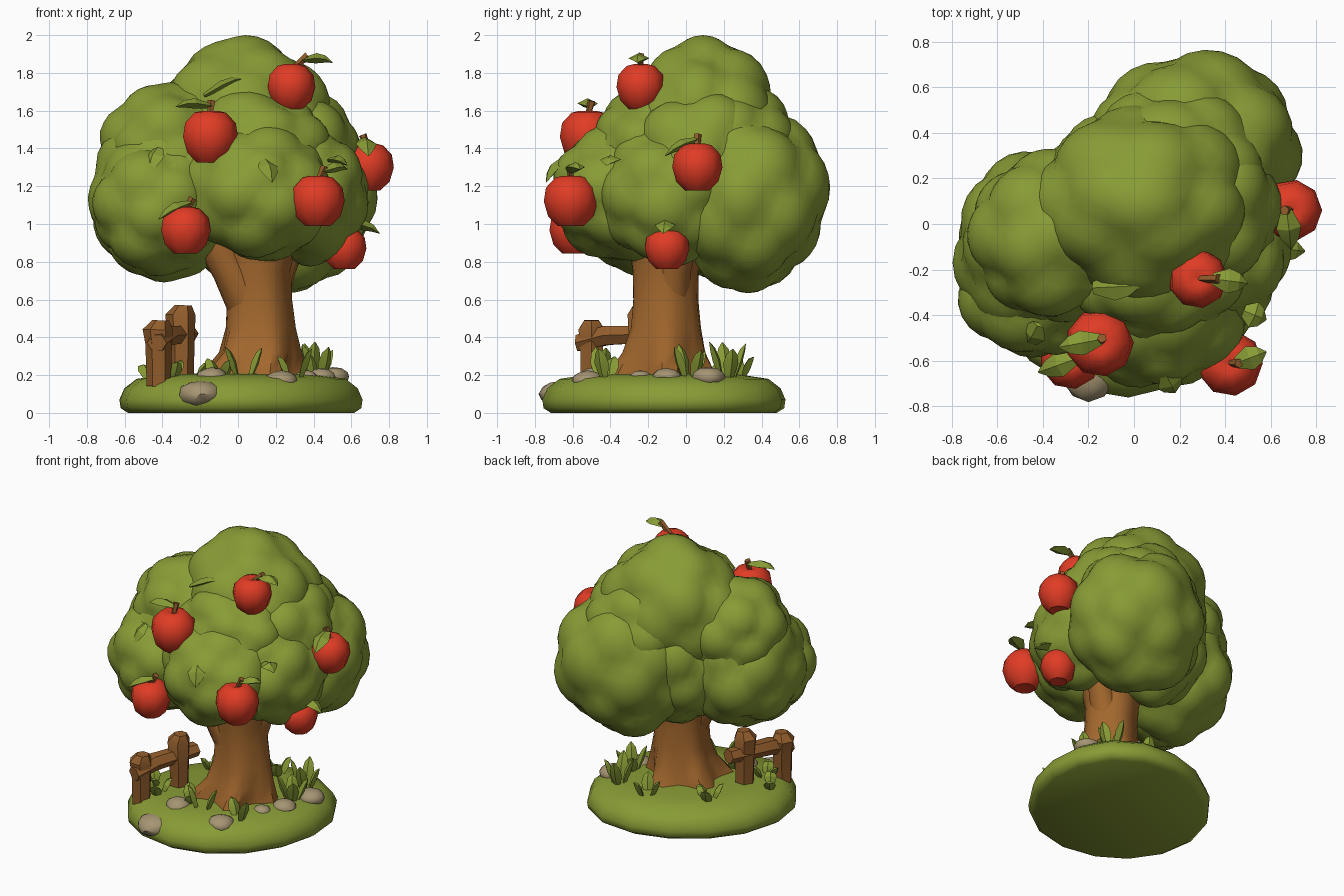
import bpy, bmesh, math, random
from mathutils import Vector

random.seed(4)
if "Cube" in bpy.data.objects:
    bpy.data.objects.remove(bpy.data.objects["Cube"])


def material(name, r, g, b):
    m = bpy.data.materials.new(name)
    m.use_nodes = True
    m.diffuse_color = (r, g, b, 1)
    m.node_tree.nodes["Principled BSDF"].inputs["Base Color"].default_value = (r, g, b, 1)
    return m


GREEN = material("leaf green", 0.245, 0.33, 0.036)
RED = material("apple red", 0.75, 0.045, 0.018)
BARK = material("bark brown", 0.36, 0.135, 0.026)
WOOD = material("fence brown", 0.29, 0.11, 0.025)
STONE = material("stone grey", 0.38, 0.3, 0.17)


def finish(name, bm, mat, angle):
    bmesh.ops.recalc_face_normals(bm, faces=bm.faces)
    mesh = bpy.data.meshes.new(name)
    bm.to_mesh(mesh)
    bm.free()
    mesh.materials.append(mat)
    ob = bpy.data.objects.new(name, mesh)
    bpy.context.collection.objects.link(ob)
    bpy.ops.object.select_all(action="DESELECT")
    ob.select_set(True)
    bpy.context.view_layer.objects.active = ob
    bpy.ops.object.shade_smooth_by_angle(angle=math.radians(angle))


def loft(name, rings, mat, angle=35):
    """Skin a list of equal point rings and cap both ends."""
    bm = bmesh.new()
    loops = [[bm.verts.new(p) for p in ring] for ring in rings]
    n = len(loops[0])
    for a, b in zip(loops, loops[1:]):
        for i in range(n):
            j = (i + 1) % n
            bm.faces.new((a[i], a[j], b[j], b[i]))
    bm.faces.new(loops[0])
    bm.faces.new(loops[-1])
    finish(name, bm, mat, angle)


def tube(name, points, radii, sides, mat, flat=1.0, angle=35):
    """Sweep a polygon along points; flat squashes it to a blade."""
    pts = [Vector(p) for p in points]
    d = (pts[-1] - pts[0]).normalized()
    u = d.cross(Vector((0, 0, 1) if abs(d.z) < 0.98 else (0, 1, 0))).normalized()
    v = u.cross(d)
    turns = [math.tau * i / sides for i in range(sides)]
    rings = [[p + r * (u * math.cos(t) + v * flat * math.sin(t)) for t in turns]
             for p, r in zip(pts, radii)]
    loft(name, rings, mat, angle)


def blade(name, base, tip, width, flat):
    a, b = Vector(base), Vector(tip)
    bend = Vector((0, 0, 0.015))
    tube(name, [a, a.lerp(b, 0.45) + bend, a.lerp(b, 0.75) + bend, b],
         [width * 0.45, width, width * 0.7, 0.003], 4, GREEN, flat, 20)


def foliage(name, center, radii, lobes, spin):
    """Round mass whose surface swells around evenly spread lobes."""
    dirs = []
    for i in range(lobes):
        z = 1 - 2 * i / (lobes - 1)
        t = i * 2.4 + spin
        s = math.sqrt(max(0, 1 - z * z))
        dirs.append(Vector((s * math.cos(t), s * math.sin(t), z)))
    sizes = [1] + [random.uniform(0.97, 1.05) for _ in dirs[1:]]
    bm = bmesh.new()
    bmesh.ops.create_icosphere(bm, subdivisions=4, radius=1)
    for vert in bm.verts:
        n = vert.co.normalized()
        r = max(k * (1 - 0.5 * min(n.angle(d), 0.8) ** 2) for d, k in zip(dirs, sizes))
        vert.co = Vector(center) + Vector(n[i] * r * radii[i] for i in range(3))
    finish(name, bm, GREEN, 60)


# Grassy mound, longer along the diagonal
rings = []
for z, s in [(0.0, 0.93), (0.025, 0.99), (0.07, 1.0), (0.13, 0.96), (0.18, 0.86), (0.205, 0.6), (0.21, 0.2)]:
    ring = []
    for i in range(16):
        t = math.tau * i / 16
        w = s * (1 + 0.015 * math.sin(3 * t + 1))
        a, b = 0.49 * w * math.cos(t), 0.42 * w * math.sin(t)
        ring.append((0.025 + a - b, -0.115 + a + b, z))
    rings.append(ring)
loft("ground_mound", rings, GREEN, 50)

# Trunk with flared roots
rings = []
for z, x, y, r, root in [(0.14, 0.07, -0.13, 0.28, 0.26), (0.22, 0.08, -0.13, 0.25, 0.2),
                         (0.32, 0.11, -0.12, 0.21, 0.1), (0.45, 0.115, -0.11, 0.185, 0.04),
                         (0.6, 0.11, -0.11, 0.172, 0.03), (0.75, 0.1, -0.11, 0.175, 0.03),
                         (1.0, 0.1, -0.08, 0.24, 0)]:
    ring = []
    for i in range(20):
        t = math.tau * i / 20
        w = r * (1 + root * math.cos(5 * t - 0.6))
        ring.append((x + w * math.cos(t), y + w * math.sin(t), z))
    rings.append(ring)
loft("trunk", rings, BARK, 45)
tube("left_branch", [(0.07, -0.14, 0.55), (-0.04, -0.18, 0.76), (-0.18, -0.22, 0.98)],
     [0.12, 0.1, 0.085], 10, BARK, angle=50)
tube("right_branch", [(0.16, -0.08, 0.58), (0.22, -0.06, 0.77), (0.31, 0, 0.98)],
     [0.1, 0.09, 0.08], 10, BARK, angle=50)

# Foliage masses
foliage("crown_top", (0.04, 0.09, 1.5), (0.5, 0.43, 0.5), 22, 0.4)
foliage("crown_upper_side", (-0.36, -0.05, 1.39), (0.38, 0.38, 0.36), 20, 1.3)
foliage("crown_lower_side", (-0.39, -0.1, 1.14), (0.42, 0.44, 0.45), 22, 2.2)
foliage("crown_side_front", (-0.42, -0.24, 1.1), (0.37, 0.36, 0.36), 20, 0.9)
foliage("crown_back", (0.27, 0.33, 1.13), (0.48, 0.43, 0.5), 22, 1.0)
foliage("crown_upper_back", (0.16, 0.22, 1.4), (0.45, 0.38, 0.38), 22, 0.7)
foliage("crown_inner_back", (-0.05, 0.14, 1.15), (0.37, 0.37, 0.42), 20, 2.6)
foliage("crown_front", (0.1, -0.32, 1.17), (0.4, 0.41, 0.37), 22, 3.0)
foliage("crown_upper_front", (0.08, -0.2, 1.4), (0.4, 0.33, 0.31), 20, 1.8)
foliage("crown_upper_flank", (0.32, 0.09, 1.35), (0.34, 0.38, 0.37), 20, 2.0)
foliage("crown_flank", (0.38, -0.07, 1.17), (0.33, 0.4, 0.38), 20, 0.0)

# Apples: centre, radius, stem lean, leaf tip offset
apples = [
    ((0.28, -0.24, 1.725), 0.13, (0.09, 0.0), (0.22, -0.02, 0.13)),
    ((-0.15, -0.52, 1.46), 0.15, (0.01, 0.02), (-0.18, -0.02, 0.16)),
    ((0.69, 0.06, 1.3), 0.135, (-0.03, 0.0), (0.0, -0.17, 0.06)),
    ((0.42, -0.61, 1.12), 0.145, (0.04, 0.0), (0.16, 0.05, 0.17)),
    ((-0.28, -0.59, 0.965), 0.135, (0.04, 0.0), (-0.14, -0.06, 0.06)),
    ((0.56, -0.1, 0.87), 0.12, (0.05, 0.0), (0.19, -0.02, 0.08)),
]
profile = [(-0.86, 0.3), (-0.9, 0.48), (-0.55, 0.84), (0.0, 1.0),
           (0.5, 0.92), (0.86, 0.58), (0.93, 0.3), (0.84, 0.06)]
for c, r, lean, leaf in apples:
    c = Vector(c)
    rings = [[c + r * Vector((w * math.cos(i * math.tau / 9), w * math.sin(i * math.tau / 9), z))
              for i in range(9)] for z, w in profile]
    loft("apple", rings, RED, 42)
    low = c + Vector((0, 0, 0.7 * r))
    top = c + Vector((lean[0], lean[1], 1.28 * r))
    tube("apple_stem", [low, top], [0.014, 0.022], 5, WOOD)
    blade("apple_leaf", low.lerp(top, 0.7), c + Vector(leaf), 0.055, 0.5)

# Loose leaves on the crown
for base, tip in [((-0.18, -0.28, 1.68), (0.03, -0.27, 1.77)), ((0.14, -0.66, 1.34), (0.18, -0.74, 1.22)),
                  ((-0.42, -0.44, 1.4), (-0.47, -0.53, 1.27)), ((0.48, -0.38, 1.34), (0.58, -0.42, 1.31))]:
    blade("loose_leaf", base, tip, 0.06, 0.4)

# Fence
for x, y, top in [(-0.42, -0.5, 0.49), (-0.3, -0.24, 0.57)]:
    tube("fence_post", [(x, y, 0.14), (x, y, 0.36), (x - 0.005, y, top - 0.05), (x + 0.01, y, top)],
         [0.064, 0.07, 0.08, 0.045], 6, WOOD)
tube("fence_rail", [(-0.43, -0.57, 0.37), (-0.38, -0.42, 0.41), (-0.26, -0.11, 0.42)],
     [0.055, 0.065, 0.055], 6, WOOD, 0.9)

# Stones
for x, y, z, r in [(-0.2, -0.66, 0.1, 0.12), (0.23, -0.52, 0.17, 0.09), (-0.14, -0.48, 0.19, 0.085),
                   (0.44, -0.1, 0.19, 0.08), (0.5, 0.12, 0.19, 0.09), (0.36, -0.24, 0.19, 0.06)]:
    bm = bmesh.new()
    bmesh.ops.create_icosphere(bm, subdivisions=2, radius=r)
    for v in bm.verts:
        v.co = v.co * random.uniform(0.95, 1.03)
        v.co = Vector((v.co.x + x, v.co.y + y, v.co.z * 0.6 + z))
    finish("stone", bm, STONE, 35)

# Grass tufts
tufts = [(0.03, -0.45, 2, 0.17), (0.42, 0.02, 4, 0.19), (0.38, 0.22, 4, 0.19), (-0.1, -0.4, 2, 0.11),
         (-0.36, -0.4, 3, 0.1), (-0.46, -0.3, 2, 0.08), (0.12, 0.27, 3, 0.15), (-0.25, 0.1, 3, 0.1),
         (0.3, -0.42, 2, 0.15)]
for x, y, count, height in tufts:
    for i in range(count):
        t = i * math.tau / count + x * 9
        dx, dy = math.cos(t), math.sin(t)
        h = height * random.uniform(0.7, 1.0)
        blade("grass_blade", (x + 0.03 * dx, y + 0.03 * dy, 0.17),
              (x + 0.1 * dx, y + 0.1 * dy, 0.19 + h), 0.042, 0.5)
